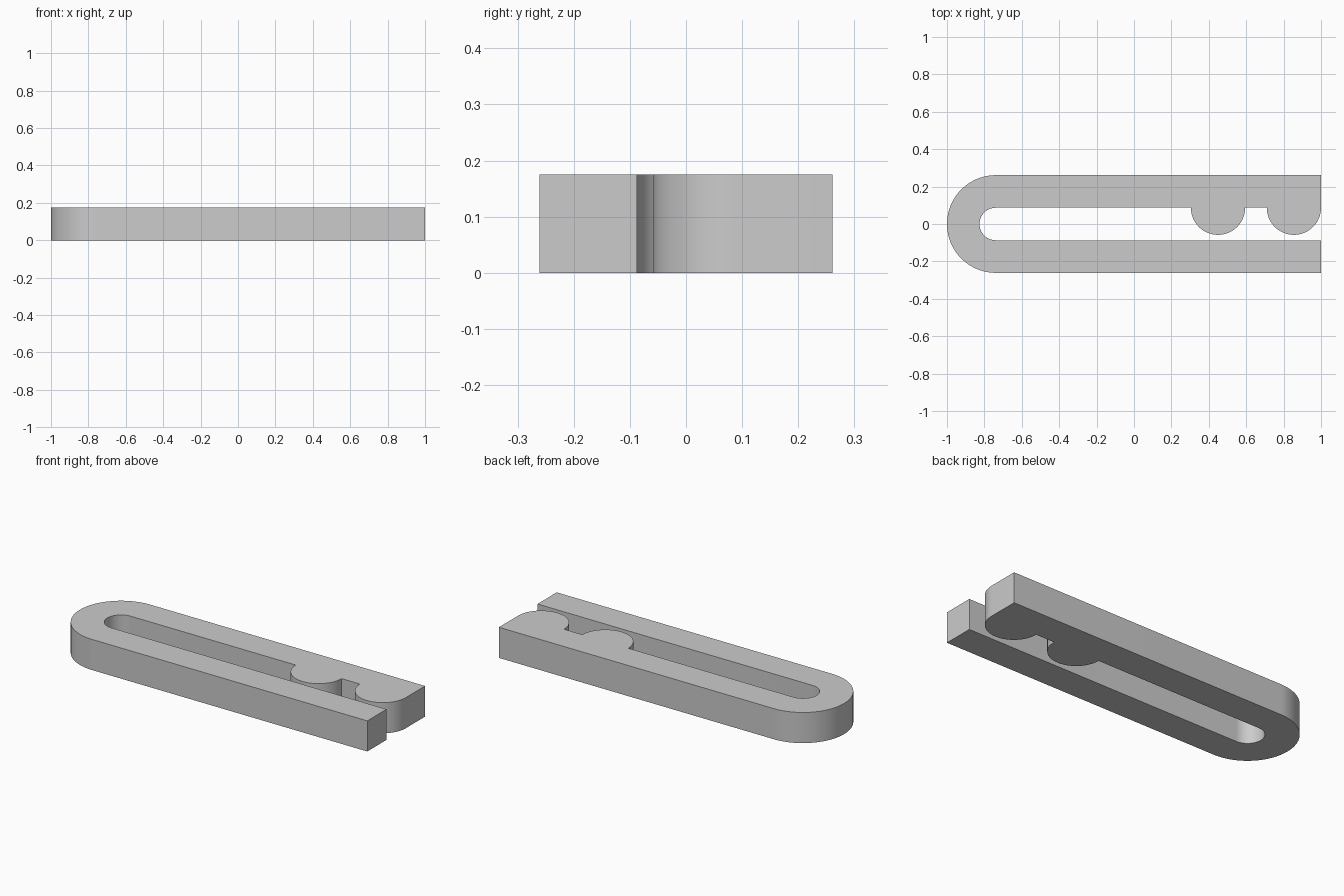
import bpy, bmesh
from math import cos, sin, pi

cube = bpy.data.objects.get("Cube")
if cube:
    bpy.data.objects.remove(cube, do_unlink=True)

HEIGHT = 0.175
OUTER, INNER, BEND_X = 0.261, 0.087, -0.739
BUMP_R, BUMPS = 0.145, (0.855, 0.449)


def arc(cx, cy, r, start, end, steps):
    """Points along an arc, angles in units of pi."""
    angles = [pi * (start + (end - start) * i / steps) for i in range(steps + 1)]
    return [(cx + r * cos(a), cy + r * sin(a)) for a in angles]


# Clip outline: outer bend, lower arm, inner bend, upper arm with two bumps
outline = arc(BEND_X, 0, OUTER, 0.5, 1.5, 48)
outline += [(1, -OUTER), (1, -INNER)]
outline += arc(BEND_X, 0, INNER, 1.5, 0.5, 32)
for x in reversed(BUMPS):
    outline += arc(x, INNER, BUMP_R, 1, 2, 32)
outline += [(1, OUTER)]

# Extrude the outline into a solid
bm = bmesh.new()
base = bm.faces.new([bm.verts.new((x, y, 0)) for x, y in outline])
result = bmesh.ops.extrude_face_region(bm, geom=[base], use_keep_orig=True)
top = [v for v in result["geom"] if isinstance(v, bmesh.types.BMVert)]
bmesh.ops.translate(bm, verts=top, vec=(0, 0, HEIGHT))
bmesh.ops.recalc_face_normals(bm, faces=bm.faces)
mesh = bpy.data.meshes.new("clip_body")
bm.to_mesh(mesh)
bm.free()

# Plain grey material
grey = bpy.data.materials.new("light_grey")
grey.use_nodes = True
colour = (0.6, 0.6, 0.6, 1)
grey.diffuse_color = colour
grey.node_tree.nodes["Principled BSDF"].inputs["Base Color"].default_value = colour
mesh.materials.append(grey)

clip = bpy.data.objects.new("clip_body", mesh)
bpy.context.collection.objects.link(clip)
bpy.ops.object.select_all(action="DESELECT")
clip.select_set(True)
bpy.context.view_layer.objects.active = clip
bpy.ops.object.shade_smooth_by_angle(angle=pi / 6)
